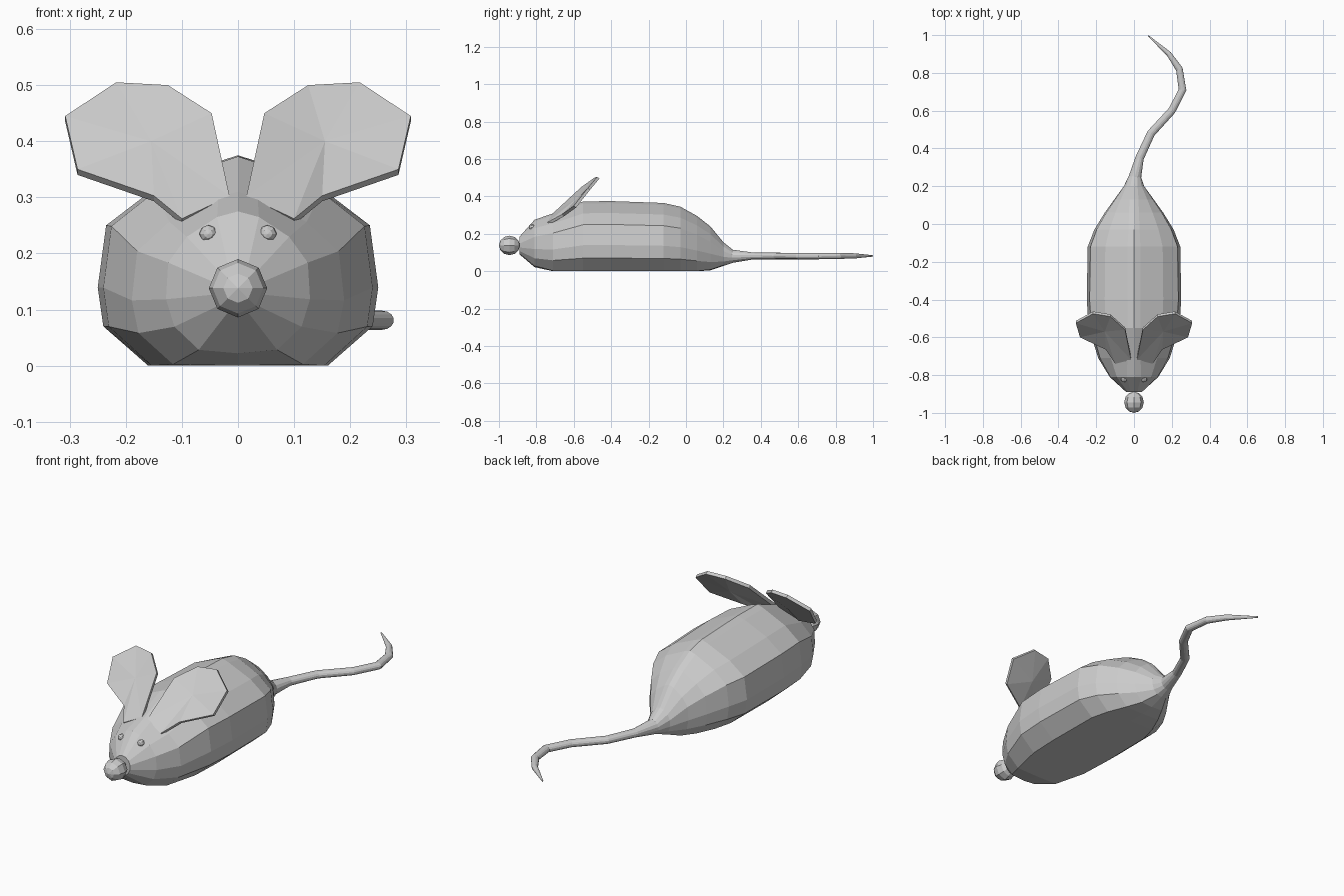
import bpy, bmesh
from math import sin, cos, pi, radians
from mathutils import Vector

if "Cube" in bpy.data.objects:
    bpy.data.objects.remove(bpy.data.objects["Cube"])


def make_object(name, bm):
    bmesh.ops.recalc_face_normals(bm, faces=bm.faces)
    mesh = bpy.data.meshes.new(name)
    bm.to_mesh(mesh)
    bm.free()
    ob = bpy.data.objects.new(name, mesh)
    bpy.context.collection.objects.link(ob)
    return ob


# Body section: right half, top to bottom (x by half width, z from 0 to 1)
HALF = [(0, 1), (.14, .97), (.62, .83), (.94, .667), (1, .373), (.96, .187), (.64, 0), (0, 0)]


def ring(bm, cx, y, hw, bottom, top, roundness, yaw):
    n = len(HALF) - 1
    half = []
    for i, (x, z) in enumerate(HALF):
        a = pi * i / n
        half.append((x + (sin(a) - x) * roundness,
                     z + (.5 + .5 * cos(a) - z) * roundness))
    section = half + [(-x, z) for x, z in half[-2:0:-1]]
    c, s = cos(radians(yaw)), sin(radians(yaw))
    return [bm.verts.new((cx + x * hw * c, y + x * hw * s, bottom + z * (top - bottom)))
            for x, z in section]


# Body and tail: centre x, y, half width, bottom, top, roundness, yaw
RINGS = [
    (0, -.89, .042, .09, .185, 1, 0),
    (0, -.81, .13, .022, .275, .5, 0),
    (0, -.71, .19, .0, .31, .15, 0),
    (0, -.55, .24, 0, .373, 0, 0),
    (0, -.40, .25, 0, .375, 0, 0),
    (0, -.12, .245, 0, .365, 0, 0),
    (0, -.03, .21, 0, .345, 0, 0),
    (0, .06, .155, 0, .295, .1, 0),
    (0, .13, .105, .005, .24, .3, 0),
    (0, .20, .055, .028, .155, .7, 0),
    (.005, .25, .034, .045, .115, 1, -6),
    (.03, .35, .023, .062, .101, 1, -22),
    (.09, .48, .022, .064, .099, 1, -34),
    (.20, .60, .021, .064, .098, 1, -38),
    (.257, .71, .021, .064, .098, 1, -8),
    (.24, .82, .019, .066, .098, 1, 25),
    (.185, .90, .014, .068, .096, 1, 45),
    (.075, .997, .003, .078, .086, 1, 48),
]
bm = bmesh.new()
rings = [ring(bm, *r) for r in RINGS]
for a, b in zip(rings, rings[1:]):
    for i in range(len(a)):
        j = (i + 1) % len(a)
        bm.faces.new((a[i], a[j], b[j], b[i]))
bm.faces.new(rings[0])
bm.faces.new(rings[-1])
make_object("body_and_tail", bm)

# Ears: slightly cupped thin fans
EAR = [(.015, -.72, .302), (.047, -.56, .45), (.125, -.49, .50), (.217, -.475, .505),
       (.308, -.525, .445), (.286, -.60, .35), (.15, -.665, .303), (.10, -.74, .262)]
for side, name in ((1, "right_ear"), (-1, "left_ear")):
    bm = bmesh.new()
    back = Vector((0, .012, -.010))
    loops = []
    for off in (Vector(), back):
        rim = [bm.verts.new(Vector((x * side, y, z)) + off) for x, y, z in EAR]
        mid = bm.verts.new(Vector((.155 * side, -.57, .40)) + off)
        for i in range(len(rim)):
            bm.faces.new((rim[i], rim[(i + 1) % len(rim)], mid))
        loops.append(rim)
    a, b = loops
    for i in range(len(a)):
        j = (i + 1) % len(a)
        bm.faces.new((a[i], a[j], b[j], b[i]))
    make_object(name, bm)


def ball(name, location, scale, segments, rings):
    bpy.ops.mesh.primitive_uv_sphere_add(segments=segments, ring_count=rings, radius=1,
                                         location=location, rotation=(pi / 2, 0, 0))
    ob = bpy.context.object
    ob.name = name
    ob.scale = scale


# Nose and eyes
ball("nose", (0, -.944, .138), (.052, .052, .056), 8, 6)
for side, name in ((1, "right_eye"), (-1, "left_eye")):
    ball(name, (.053 * side, -.822, .235), (.016, .016, .016), 8, 6)
